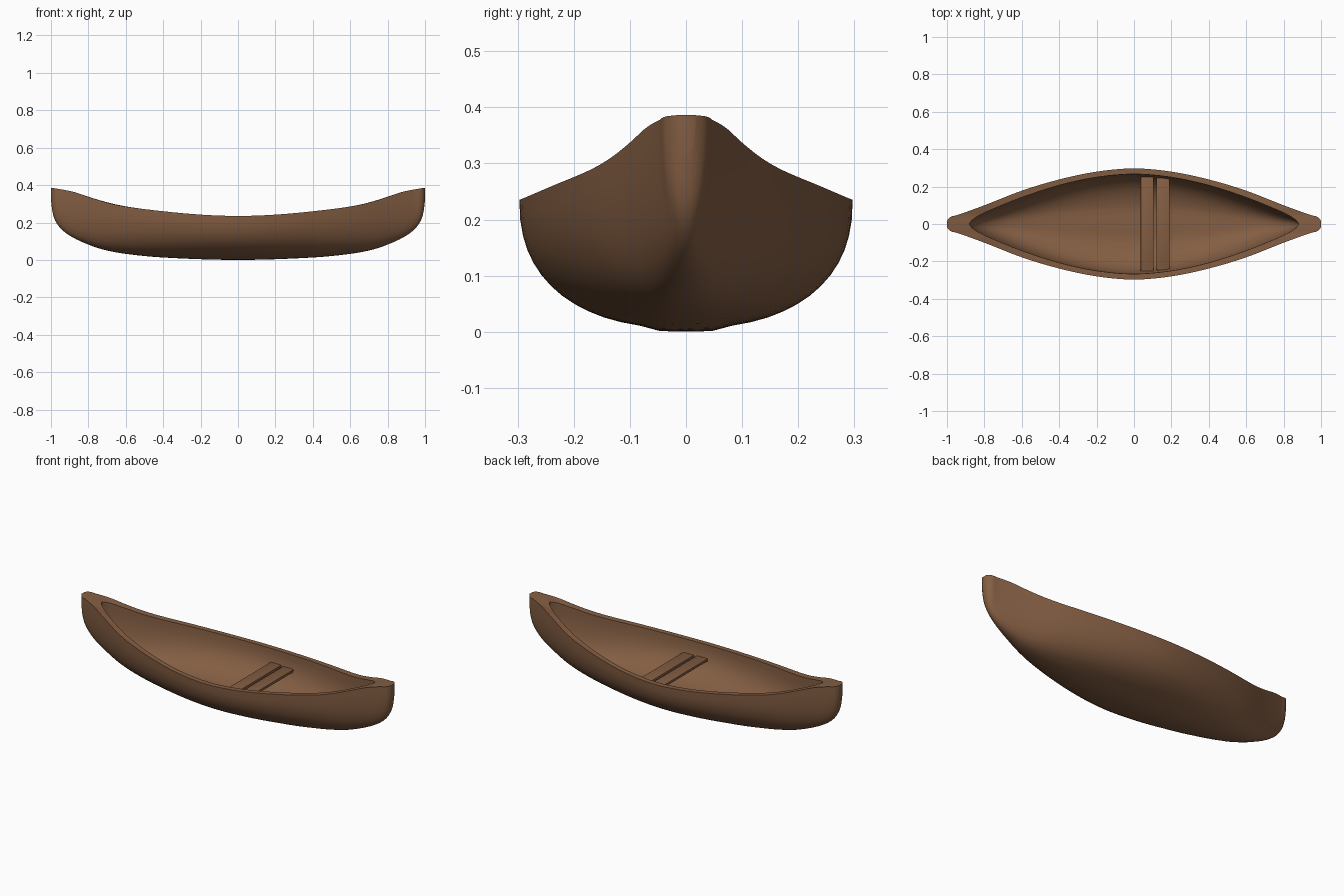
import bpy, bmesh, math

if "Cube" in bpy.data.objects:
    bpy.data.objects.remove(bpy.data.objects["Cube"])

wood = bpy.data.materials.new("brown wood")
wood.diffuse_color = (0.23, 0.112, 0.056, 1)
wood.use_nodes = True
wood.node_tree.nodes["Principled BSDF"].inputs["Base Color"].default_value = wood.diffuse_color

# Hull lines along half the length: (x, value)
SHEER = [(0, .235), (.2, .242), (.4, .26), (.6, .285), (.7, .306), (.8, .337), (.88, .364), (.95, .378), (1, .386)]
KEEL = [(0, .006), (.4, .017), (.6, .034), (.72, .055), (.82, .09), (.9, .13),
        (.95, .17), (.98, .215), (.993, .26), (1, .32)]
BEAM = [(0, .297), (.2, .28), (.4, .238), (.6, .178), (.8, .1), (.95, .046), (.975, .041), (.99, .031), (1, .016)]
OPENING = .88
INNER_BEAM = [(0, .267), (.2, .25), (.4, .207), (.6, .142), (.75, .082), (.82, .05), (.86, .025), (.88, .004)]
FLOOR = [(0, .034), (.4, .045), (.6, .062), (.72, .09), (.8, .14), (.85, .21), (.88, .3)]


def curve(pts, x):
    """Smooth interpolation, symmetric about x = 0."""
    x = min(abs(x), pts[-1][0])
    i = 0
    while i < len(pts) - 2 and x > pts[i + 1][0]:
        i += 1

    def slope(k):
        if k == 0:
            return 0
        a, b = pts[k - 1], pts[min(k + 1, len(pts) - 1)]
        return (b[1] - a[1]) / (b[0] - a[0])
    (x0, y0), (x1, y1) = pts[i], pts[i + 1]
    h = x1 - x0
    t = (x - x0) / h
    return ((2*t**3 - 3*t**2 + 1) * y0 + (t**3 - 2*t**2 + t) * h * slope(i)
            + (3*t**2 - 2*t**3) * y1 + (t**3 - t**2) * h * slope(i + 1))


def section(bm, x, beam, bottom, ridge):
    """One U-shaped cross section with a raised or dropped centre strip."""
    top, low, b = curve(SHEER, x), curve(bottom, x), curve(beam, x)
    row = []
    M = 14
    for j in range(-M, M + 1):
        a = j / M * math.pi / 2
        y = math.copysign(abs(math.sin(a)) ** (2 / 2.35), j) * b if j else 0
        c = max(math.cos(a), 0) ** (2 / 2.35) if abs(j) < M else 0
        z = top - (top - low) * c
        if abs(j) <= 1 and abs(x) < .7:
            z += ridge * (1 - (x / .7) ** 2)
        row.append(bm.verts.new((x, y, z)))
    return row


def finish(bm, name, angle):
    bmesh.ops.recalc_face_normals(bm, faces=bm.faces)
    me = bpy.data.meshes.new(name)
    bm.to_mesh(me)
    bm.free()
    me.materials.append(wood)
    ob = bpy.data.objects.new(name, me)
    bpy.context.collection.objects.link(ob)
    bpy.ops.object.select_all(action='DESELECT')
    ob.select_set(True)
    bpy.context.view_layer.objects.active = ob
    bpy.ops.object.shade_smooth_by_angle(angle=math.radians(angle))
    return ob


# Hull: outer skin, inner skin, flat gunwale and end decks
bm = bmesh.new()
N = 60
us = [math.sin((i / N - .5) * math.pi) for i in range(N + 1)]
outer = [section(bm, u, BEAM, KEEL, -.006) for u in us]
inner = [section(bm, u * OPENING, INNER_BEAM, FLOOR, .006) for u in us]
for skin in (outer, inner):
    for r, s in zip(skin, skin[1:]):
        for j in range(len(r) - 1):
            bm.faces.new((r[j], r[j + 1], s[j + 1], s[j]))
    bm.faces.new(skin[0])
    bm.faces.new(skin[-1])
for side in (0, -1):
    for i in range(N):
        bm.faces.new((outer[i][side], outer[i + 1][side], inner[i + 1][side], inner[i][side]))
for end in (0, -1):
    bm.faces.new((outer[end][0], outer[end][-1], inner[end][-1], inner[end][0]))
finish(bm, "hull", 40)

# Seat: two cross planks
for k, x in enumerate((.07, .155)):
    bm = bmesh.new()
    bmesh.ops.create_cube(bm, size=1)
    for v in bm.verts:
        v.co = (x + v.co.x * .07, v.co.y * (.505 - .01 * k), .157 + v.co.z * .016)
    bmesh.ops.bevel(bm, geom=bm.edges[:], offset=.004, segments=2, affect='EDGES', profile=.5)
    finish(bm, f"seat_plank_{k + 1}", 40)
